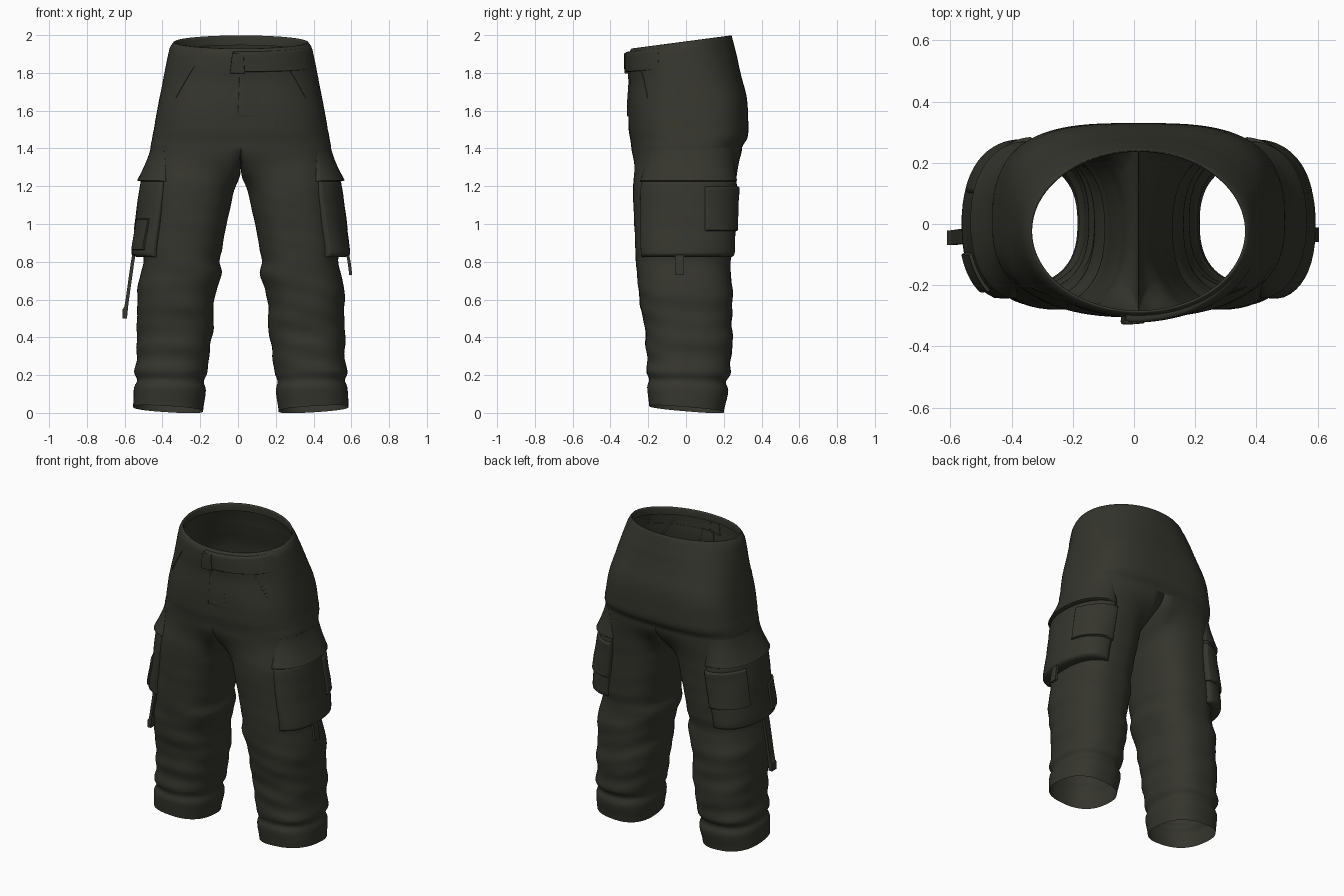
import bpy, bmesh, math
from mathutils import Vector

if "Cube" in bpy.data.objects:
    bpy.data.objects.remove(bpy.data.objects["Cube"])

CX, SPLIT = 0.015, 1.41          # centre line and height where the legs part
N, M = 49, 20                    # outer and inner points of a leg ring

olive = bpy.data.materials.new("dark olive cloth")
olive.diffuse_color = (0.036, 0.036, 0.027, 1)
olive.use_nodes = True
olive.node_tree.nodes["Principled BSDF"].inputs["Base Color"].default_value = olive.diffuse_color

# height, half width, front y, back y
HIP = [(1.965, .357, -.290, .242), (1.94, .376, -.304, .250), (1.85, .395, -.303, .272),
       (1.78, .409, -.298, .288), (1.65, .434, -.305, .322), (1.50, .460, -.303, .330),
       (1.45, .470, -.295, .325), (1.41, .478, -.290, .298)]
# height, inner x, outer x, front y, back y
LEG = [(1.41, .000, .478, -.290, .298), (1.28, .016, .487, -.285, .272),
       (1.15, .042, .492, -.280, .260), (1.00, .075, .502, -.274, .254),
       (.86, .100, .518, -.268, .247), (.80, .112, .515, -.265, .236),
       (.74, .100, .530, -.260, .236), (.65, .130, .548, -.250, .247),
       (.55, .145, .548, -.240, .243), (.45, .145, .550, -.215, .243),
       (.36, .160, .553, -.215, .246), (.28, .170, .550, -.203, .235),
       (.21, .180, .565, -.208, .235), (.17, .195, .550, -.195, .210),
       (.13, .185, .565, -.205, .224), (.02, .200, .570, -.195, .200)]


def lookup(table, z):
    """Smoothly interpolated row of a section table."""
    z = max(min(z, table[0][0]), table[-1][0])
    i = next(k for k in range(len(table) - 1) if z >= table[k + 1][0])
    p0, p1, p2, p3 = (table[max(0, min(len(table) - 1, i + k))] for k in (-1, 0, 1, 2))
    f = (p1[0] - z) / (p1[0] - p2[0])
    return [b + .5 * f * (c - a + f * (2*a - 5*b + 4*c - d + f * (3*(b - c) + d - a)))
            for a, b, c, d in zip(p0[1:], p1[1:], p2[1:], p3[1:])]


def power(v, n):
    return math.copysign(abs(v) ** (2 / n), v)


def hip_point(t, z):
    w, yf, yb = lookup(HIP, z)
    a = math.radians(-90 + 180 * t)
    full = max(0, min(1, (1.95 - z) / .35))
    n = 2 + full * (1.1 if t > .5 else .6)      # the seat is flatter than the front
    y = (yf + yb) / 2 + (yb - yf) / 2 * power(math.sin(a), n)
    tilt = .13 * (z - SPLIT) / (1.965 - SPLIT)
    return Vector((w * power(max(0, math.cos(a)), n), y, z + tilt * y))


def leg_point(s, t, z):
    xi, xo, yf, yb = lookup(LEG, z)
    a = math.radians(-145 + 290 * t if t <= 1 else 145 + 70 * (t - 1))
    # soft, uneven cloth folds, strongest on the shin
    amp = .010 * max(0, min(1, (.8 - z) / .3)) * max(0, min(1, (z - .12) / .12)) + .003
    if z < .1:
        amp = 0
    k = 1 + amp * (math.sin(z * 44 + 2.5 * math.sin(a + s) + s)
                   * math.sin(z * 13 + 1.5 * math.cos(a) + 2 * s) * 1.3)
    x = (xi + xo) / 2 + (xo - xi) / 2 * k * power(math.cos(a), 2.45)
    y = (yf + yb) / 2 + (yb - yf) / 2 * k * power(math.sin(a), 2.45)
    low = max(0, (.25 - z) / .22)
    return Vector((x, y, z + low * (-.08 * y + .06 * (x - (xi + xo) / 2))))


def surf(s, t, z):
    """Trouser surface: t 0..1 runs front to back outside, 1..2 along the inner leg."""
    if t < 0:
        s, t = -s, -t
    if z >= SPLIT:
        p = hip_point(t, z)
    else:
        if t <= 1:
            top = hip_point(t, SPLIT)
        else:
            u = t - 1
            top = Vector((0, .298 - .588 * u, SPLIT - .08 * math.sin(math.pi * u)))
        w = min(1, (SPLIT - z) / .25)
        w = w * w * (3 - 2 * w)
        q = leg_point(s, t, z)
        p = top.lerp(q, w)
        p.z = q.z + (top.z - SPLIT) * (1 - w)
    return Vector((CX + s * p.x, p.y, p.z))


def finish(name, bm, angle=None):
    bmesh.ops.recalc_face_normals(bm, faces=bm.faces)
    me = bpy.data.meshes.new(name)
    bm.to_mesh(me)
    bm.free()
    me.materials.append(olive)
    me.shade_smooth()
    if angle:
        me.set_sharp_from_angle(angle=math.radians(angle))
    ob = bpy.data.objects.new(name, me)
    bpy.context.collection.objects.link(ob)
    return ob


def skin(bm, rings, closed=False):
    rows = [[bm.verts.new(p) for p in r] for r in rings]
    n = len(rows[0])
    for a, b in zip(rows, rows[1:]):
        for i in range(n if closed else n - 1):
            j = (i + 1) % n
            bm.faces.new((a[i], a[j], b[j], b[i]))


def patch(name, s, t0, t1, z0, z1, depth, skew=0, nu=24, nv=16):
    """Raised cloth panel that follows the trousers; depth is a function of u, v."""
    def steps(n):
        half = [(0, 0), (0, .55), (.012, .82), (.035, 1)]
        return half + [(i / n, 1) for i in range(1, n)] + [(1 - u, e) for u, e in reversed(half)]
    rows = []
    for v, ev in steps(nv):
        row = []
        for u, eu in steps(nu):
            z = z0 + (z1 - z0) * v
            p = surf(s, t0 + (t1 - t0) * u + skew * v, z)
            out = Vector((p.x - CX - (s * .29 if z < 1.45 else 0), p.y, 0)).normalized()
            e = min(eu, ev)
            row.append(p + out * (depth(u, v) * e if e else -.002))
        rows.append(row)
    bm = bmesh.new()
    skin(bm, rows)
    return finish(name, bm, 55)


# trousers: seat and both legs as one open cloth shell
bm = bmesh.new()
outer = [i / (N - 1) for i in range(N)]
full = outer + [1 + j / (M + 1) for j in range(1, M + 1)]
hip_z = [1.965 - (1.965 - SPLIT) * i / 30 for i in range(31)]
leg_z = [SPLIT - .0001 - (SPLIT - .0201) * i / 90 for i in range(91)]
for s in (-1, 1):
    rim = [surf(s, t, 1.965) for t in outer]
    fold = [[Vector((CX + (p.x - CX) * k, p.y * k, p.z - d)) for p in rim]
            for k, d in ((.985, .05), (.975, .010), (.988, -.002))]
    skin(bm, fold + [[surf(s, t, z) for t in outer] for z in hip_z])
    skin(bm, [[surf(s, t, z) for t in full] for z in leg_z], True)
bmesh.ops.remove_doubles(bm, verts=bm.verts, dist=.0008)
finish("trousers", bm)


def bulge(u, base=.25):
    return base + (1 - base) * max(0, math.sin(math.pi * u)) ** .65


def pocket_depth(u, v):
    return (.064 - .024 * v ** 2) * bulge(u) + .003 * math.sin(9 * u + 5 * v)


# cargo pockets with flaps on both legs
for s, side in ((-1, "left"), (1, "right")):
    patch(side + "_cargo_pocket", s, .315, .755, .825, 1.235, pocket_depth)
    patch(side + "_pocket_top_flap", s, .30, .765, 1.225, 1.40,
          lambda u, v: .066 * (1 - v) ** 1.2 * bulge(u, .05) + .0005)
    patch(side + "_rear_flap", s, .55, .76, .96, 1.20,
          lambda u, v: pocket_depth(.534 + .46 * u, .33 + .58 * v) + .012)
    patch(side + "_hip_pocket_welt", s, .275, .29, 1.68, 1.86,
          lambda u, v: .003, skew=-.07, nu=3)
patch("left_side_tab", -1, .365, .465, .86, 1.03,
      lambda u, v: pocket_depth(.114 + .227 * u, .085 + .415 * v) + .010)

# waist belt with its overlapping end, and the fly
patch("belt", 1, -.035, .36, 1.835, 1.95, lambda u, v: .018 * (1 - u) + .001, nu=30)
patch("belt_end_tab", 1, -.036, .012, 1.825, 1.945, lambda u, v: .026 - .006 * u, nu=6)
patch("fly", 1, -.004, .05, 1.58, 1.84, lambda u, v: .007 * (1 - u) + .0005, nu=8)


# hanging straps below the pockets
def strap(name, path, half=.024):
    bm = bmesh.new()
    rings = [[Vector((x + a * thick, y + b * half, z)) for a, b in ((-1, -1), (1, -1), (1, 1), (-1, 1))]
             for x, y, z, thick in path]
    skin(bm, rings, True)
    bmesh.ops.holes_fill(bm, edges=bm.edges)
    finish(name, bm, 40)


strap("left_strap", [(-.545, -.04, .87, .009), (-.558, -.04, .80, .009), (-.572, -.042, .70, .009),
                     (-.586, -.044, .60, .009), (-.592, -.045, .56, .010), (-.597, -.045, .55, .014),
                     (-.600, -.045, .50, .012)])
strap("right_strap", [(.575, -.035, .87, .008), (.588, -.035, .80, .008), (.597, -.035, .73, .008)])
